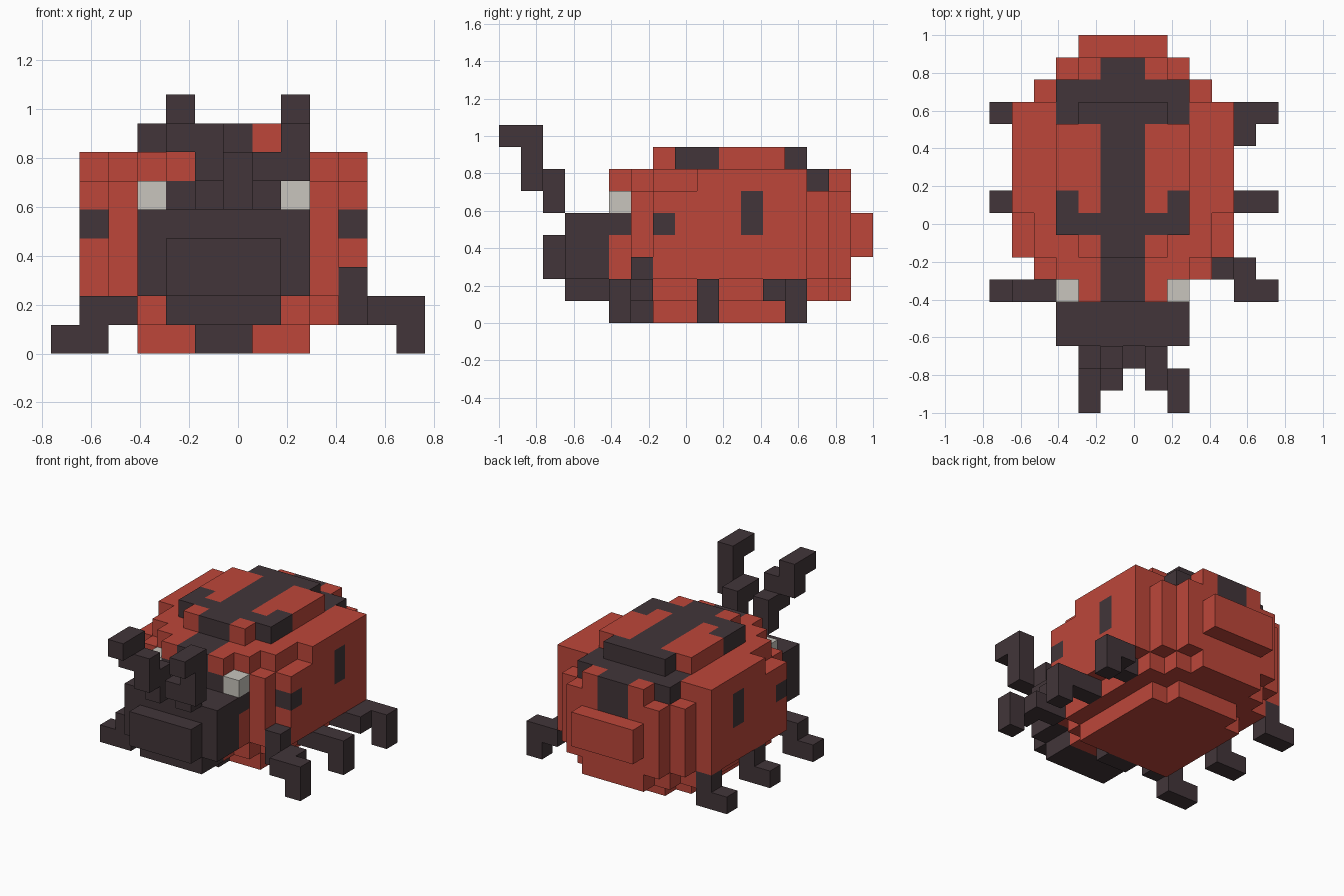
import bpy
import bmesh
from mathutils import Vector

UNIT = 2 / 17                      # edge of one cube
ORIGIN = Vector((-6.5, -8.5, 0))   # grid corner, in cubes

cube = bpy.data.objects.get("Cube")
if cube:
    bpy.data.objects.remove(cube)


def make_material(name, colour):
    mat = bpy.data.materials.new(name)
    mat.use_nodes = True
    mat.diffuse_color = (*colour, 1)
    bsdf = next(n for n in mat.node_tree.nodes if n.type == 'BSDF_PRINCIPLED')
    bsdf.inputs["Base Color"].default_value = (*colour, 1)
    bsdf.inputs["Roughness"].default_value = 0.8
    return mat


RED, DARK, WHITE = range(3)
MATERIALS = [make_material("shell_red", (0.51, 0.062, 0.042)),
             make_material("dark_brown", (0.054, 0.036, 0.041)),
             make_material("eye_white", (0.58, 0.56, 0.51))]


def fill(cells, x, y, z, colour=DARK, paint=False):
    """Fill half-open ranges of cubes; paint only recolours existing cubes."""
    for i in range(*x):
        for j in range(*y):
            for k in range(*z):
                if not paint or (i, j, k) in cells:
                    cells[i, j, k] = colour


def mirrored(cells, x, y, z, colour=DARK, paint=False):
    fill(cells, x, y, z, colour, paint)
    fill(cells, (12 - x[1], 12 - x[0]), y, z, colour, paint)


def build(name, cells):
    """Skin a set of cubes with their outer faces and merge the flat areas."""
    bm = bmesh.new()
    for cell, colour in cells.items():
        for axis in range(3):
            for side in (-1, 1):
                n = Vector((0, 0, 0))
                n[axis] = side
                c = Vector(cell)
                if tuple(int(v) for v in c + n) in cells:
                    continue
                u = Vector((0, 0, 0))
                u[(axis + 1) % 3] = 0.5
                v = n.cross(u)
                mid = c + Vector((0.5, 0.5, 0.5)) + n / 2 + ORIGIN
                corners = (mid - u - v, mid + u - v, mid + u + v, mid - u + v)
                face = bm.faces.new([bm.verts.new(p * UNIT) for p in corners])
                face.material_index = colour
    bmesh.ops.remove_doubles(bm, verts=bm.verts, dist=0.001)
    bmesh.ops.dissolve_limit(bm, angle_limit=0.02, verts=bm.verts,
                             edges=bm.edges, delimit={'MATERIAL'})
    mesh = bpy.data.meshes.new(name)
    bm.to_mesh(mesh)
    bm.free()
    for mat in MATERIALS:
        mesh.materials.append(mat)
    obj = bpy.data.objects.new(name, mesh)
    bpy.context.collection.objects.link(obj)


# Shell: each layer is a stack of centred rows (half width, y range)
LAYERS = [
    ((0, 1), [(3, 7, 13), (2, 13, 14), (1, 6, 7)]),
    ((1, 2), [(2, 5, 6), (3, 6, 7), (4, 7, 14), (3, 14, 15), (2, 15, 16)]),
    ((2, 6), [(3, 5, 6), (4, 6, 7), (5, 7, 14), (4, 14, 15), (3, 15, 16)]),
    ((6, 7), [(2, 5, 6), (3, 6, 7), (4, 7, 9), (5, 9, 14), (3, 14, 15), (2, 15, 16)]),
    ((7, 8), [(2, 7, 8), (3, 8, 13), (2, 13, 14)]),
]
shell = {}
for z, rows in LAYERS:
    for half, y0, y1 in rows:
        fill(shell, (6 - half, 6 + half), (y0, y1), z, RED)
fill(shell, (4, 8), (16, 17), (3, 5), RED)              # tail

# Shell markings
fill(shell, (5, 7), (5, 16), (6, 8), paint=True)        # back stripe
fill(shell, (5, 7), (15, 16), (5, 6), paint=True)
fill(shell, (3, 9), (8, 9), (7, 8), paint=True)         # cross band
mirrored(shell, (3, 4), (9, 10), (7, 8), paint=True)
fill(shell, (3, 9), (13, 15), (6, 8), paint=True)       # rear band
mirrored(shell, (1, 2), (7, 8), (4, 5), paint=True)     # side spots
mirrored(shell, (1, 2), (11, 12), (4, 6), paint=True)
fill(shell, (5, 7), (6, 7), (0, 1), paint=True)         # chin
fill(shell, (3, 9), (5, 6), (4, 6), paint=True)         # face
mirrored(shell, (3, 4), (5, 6), (5, 6), WHITE, True)    # eyes
build("shell", shell)

# Head with a raised snout
head = {}
fill(head, (3, 9), (3, 5), (2, 5))
fill(head, (4, 8), (3, 5), (1, 2))
fill(head, (4, 8), (2, 3), (2, 4))
build("head", head)

# Antennae
right = {}
fill(right, (5, 6), (2, 3), (5, 7))
fill(right, (5, 6), (1, 2), (6, 8))
fill(right, (4, 5), (1, 2), (7, 9))
fill(right, (4, 5), (0, 1), (8, 9))
build("right_antenna", right)
left = {}
fill(left, (7, 8), (2, 3), (5, 7))
fill(left, (7, 9), (1, 2), (6, 7))
fill(left, (8, 9), (1, 2), (7, 9))
fill(left, (8, 9), (0, 1), (8, 9))
build("left_antenna", left)

# Right legs
for name, y, inner in (("front", 5, 3), ("middle", 9, 2), ("rear", 13, 2)):
    leg = {}
    fill(leg, (1, inner), (y, y + 1), (1, 2))
    fill(leg, (0, 2), (y, y + 1), (0, 1))
    build("right_" + name + "_leg", leg)

# Left legs: foot row, and the row where the leg joins the body
for name, y, root in (("front", 5, 6), ("middle", 9, 9), ("rear", 13, 12)):
    leg = {}
    fill(leg, (11, 13), (y, y + 1), (1, 2))
    fill(leg, (12, 13), (y, y + 1), (0, 1))
    fill(leg, (10, 12), (root, root + 1), (1, 2))
    if name == "front":
        fill(leg, (10, 11), (root, root + 1), (1, 3))
    build("left_" + name + "_leg", leg)
